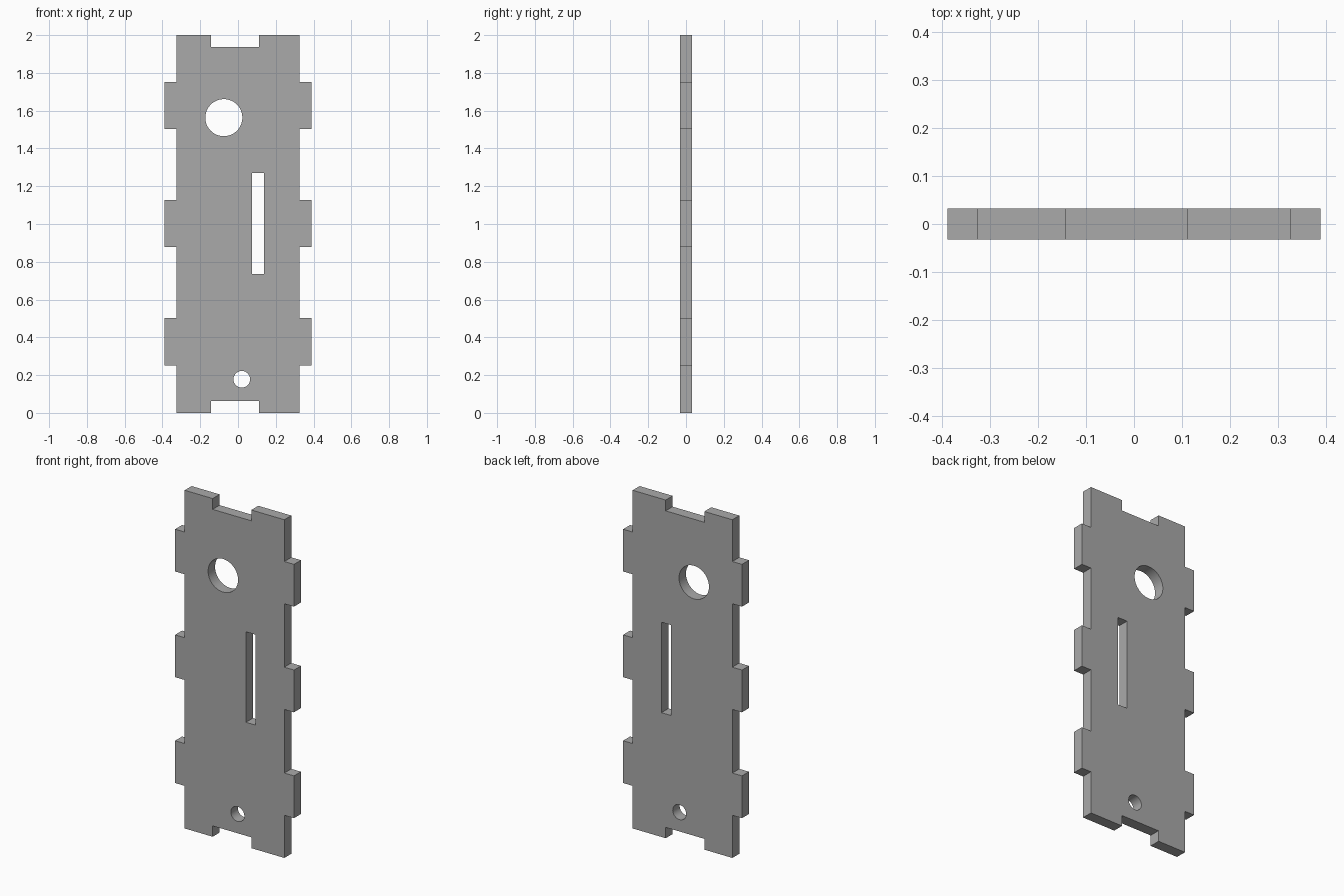
import bpy, bmesh, math

cube = bpy.data.objects.get("Cube")
if cube:
    bpy.data.objects.remove(cube, do_unlink=True)

HEIGHT, HALF_THICK = 2.0, 0.0325
BODY, TAB = 0.326, 0.389            # half widths without and with tabs
NOTCH_L, NOTCH_R, DEPTH = -0.143, 0.11, 0.064
TAB_STARTS, TAB_LEN = (0.252, 0.878, 1.503), 0.25

curve = bpy.data.curves.new("panel_profile", "CURVE")
curve.dimensions = "2D"
curve.fill_mode = "BOTH"
curve.extrude = HALF_THICK


def add_loop(points):
    """Closed straight-edged loop; inner loops become holes."""
    spline = curve.splines.new("POLY")
    spline.points.add(len(points) - 1)
    for p, (x, z) in zip(spline.points, points):
        p.co = (x, z, 0, 1)
    spline.use_cyclic_u = True


def circle(cx, cz, r, n=64):
    return [(cx + r * math.cos(2 * math.pi * i / n),
             cz + r * math.sin(2 * math.pi * i / n)) for i in range(n)]


# Outline: notched bottom, tabbed right edge, notched top, tabbed left edge
edge = [(BODY, 0)]
for z in TAB_STARTS:
    edge += [(BODY, z), (TAB, z), (TAB, z + TAB_LEN), (BODY, z + TAB_LEN)]
edge.append((BODY, HEIGHT))
bottom = [(NOTCH_L, 0), (NOTCH_L, DEPTH), (NOTCH_R, DEPTH), (NOTCH_R, 0)]
top = [(x, HEIGHT - z) for x, z in reversed(bottom)]
add_loop(bottom + edge + top + [(-x, z) for x, z in reversed(edge)])

# Large round hole, small round hole, and upright slot
add_loop(circle(-0.075, 1.563, 0.098))
add_loop(circle(0.02, 0.178, 0.044))
add_loop([(0.075, 0.735), (0.138, 0.735), (0.138, 1.27), (0.075, 1.27)])

# Turn the filled profile into an upright solid mesh
panel = bpy.data.objects.new("tabbed_panel", curve)
bpy.context.collection.objects.link(panel)
bpy.ops.object.select_all(action="DESELECT")
panel.select_set(True)
bpy.context.view_layer.objects.active = panel
panel.rotation_euler.x = math.pi / 2
bpy.ops.object.convert(target="MESH")
bpy.ops.object.transform_apply(location=False, rotation=True, scale=False)

bm = bmesh.new()
bm.from_mesh(panel.data)
bmesh.ops.remove_doubles(bm, verts=bm.verts, dist=0.0001)
bmesh.ops.recalc_face_normals(bm, faces=bm.faces)
bmesh.ops.dissolve_limit(bm, angle_limit=0.01, verts=bm.verts, edges=bm.edges)
bm.to_mesh(panel.data)
bm.free()
bpy.ops.object.shade_smooth_by_angle(angle=math.radians(30))

# Plain grey material
grey = bpy.data.materials.new("plain_grey")
grey.use_nodes = True
colour = (0.4, 0.4, 0.4, 1)
grey.diffuse_color = colour
grey.node_tree.nodes["Principled BSDF"].inputs["Base Color"].default_value = colour
panel.data.materials.clear()
panel.data.materials.append(grey)
